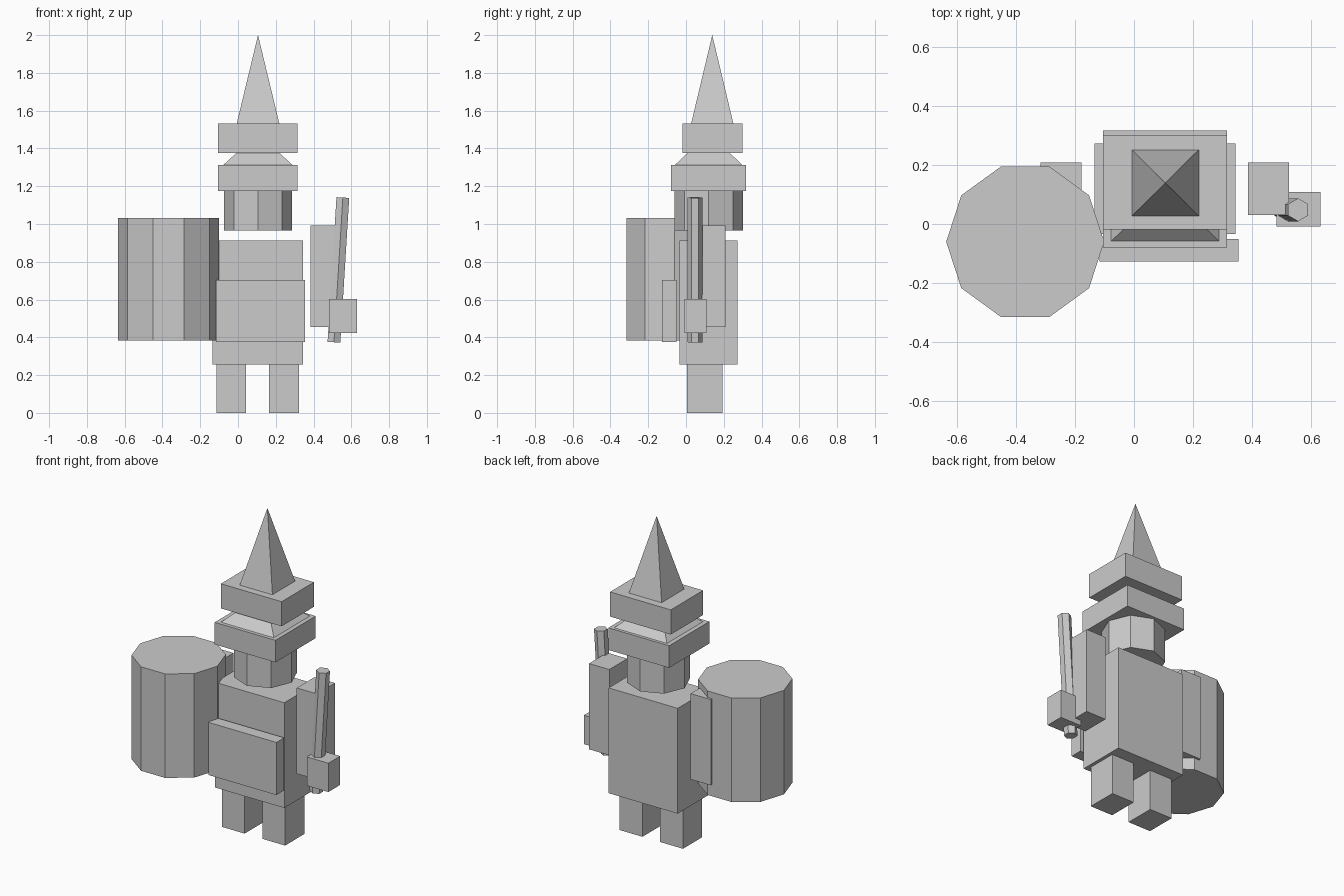
import bpy, bmesh, math
from mathutils import Vector

if "Cube" in bpy.data.objects:
    bpy.data.objects.remove(bpy.data.objects["Cube"])

grey = bpy.data.materials.new("plain grey")
grey.diffuse_color = (0.6, 0.6, 0.6, 1)
grey.use_nodes = True
grey.node_tree.nodes["Principled BSDF"].inputs["Base Color"].default_value = grey.diffuse_color


def finish(name, bm):
    bmesh.ops.recalc_face_normals(bm, faces=bm.faces)
    mesh = bpy.data.meshes.new(name)
    bm.to_mesh(mesh)
    bm.free()
    mesh.materials.append(grey)
    obj = bpy.data.objects.new(name, mesh)
    bpy.context.collection.objects.link(obj)
    return obj


def block(name, x, y, z, top=1.0):
    """Box between (min, max) ranges; top scales the upper face, 0 gives a point."""
    bm = bmesh.new()
    bmesh.ops.create_cube(bm, size=1)
    mid = [(r[0] + r[1]) / 2 for r in (x, y, z)]
    size = [r[1] - r[0] for r in (x, y, z)]
    for v in bm.verts:
        s = top if v.co.z > 0 else 1.0
        v.co = Vector((mid[0] + v.co.x * size[0] * s,
                       mid[1] + v.co.y * size[1] * s,
                       mid[2] + v.co.z * size[2]))
    bmesh.ops.remove_doubles(bm, verts=bm.verts, dist=1e-5)
    return finish(name, bm)


def prism(name, sides, radius, start, end, turn=0.0):
    """Flat-capped regular prism running from start to end."""
    a, b = Vector(start), Vector(end)
    bm = bmesh.new()
    bmesh.ops.create_cone(bm, cap_ends=True, segments=sides, radius1=radius,
                          radius2=radius, depth=(b - a).length)
    # put the first corner on +x, plus the requested turn
    first = max(bm.verts, key=lambda v: (round(v.co.x, 4), v.co.z))
    fix = turn - math.atan2(first.co.y, first.co.x)
    tilt = math.atan2(b.x - a.x, b.z - a.z)
    for v in bm.verts:
        x, y, z = v.co
        x, y = (x * math.cos(fix) - y * math.sin(fix),
                x * math.sin(fix) + y * math.cos(fix))
        v.co = (a + b) / 2 + Vector((x * math.cos(tilt) + z * math.sin(tilt), y,
                                     z * math.cos(tilt) - x * math.sin(tilt)))
    return finish(name, bm)


# Body and front plate
block("body", (-0.134, 0.344), (-0.034, 0.273), (0.255, 0.913))
block("belly_plate", (-0.116, 0.354), (-0.127, -0.050), (0.374, 0.703))

# Legs and arms, mirrored about the body's centre line
CX = 0.104
for side, s in (("left", -1), ("right", 1)):
    leg = sorted((CX + s * 0.061, CX + s * 0.219))
    arm = sorted((CX + s * 0.281, CX + s * 0.421))
    block(side + "_leg", leg, (0.004, 0.194), (0, 0.255))
    block(side + "_arm", arm, (0.030, 0.208), (0.456, 0.992))

# Head and stacked hat
prism("head", 8, 0.181, (0.106, 0.120, 0.965), (0.106, 0.120, 1.175))
block("hat_brim", (-0.105, 0.315), (-0.080, 0.317), (1.175, 1.313))
block("hat_slope", (-0.077, 0.288), (-0.058, 0.298), (1.313, 1.377), top=0.62)
block("hat_band", (-0.105, 0.315), (-0.019, 0.300), (1.377, 1.531))
block("hat_spike", (-0.007, 0.219), (0.027, 0.251), (1.531, 2.0), top=0)

# Barrel, hand and the rod it holds
prism("barrel", 10, 0.267, (-0.368, -0.060, 0.382), (-0.368, -0.060, 1.032))
block("hand", (0.482, 0.631), (-0.009, 0.108), (0.422, 0.602))
prism("rod", 6, 0.039, (0.508, 0.048, 0.374), (0.555, 0.048, 1.140), turn=math.pi / 2)
